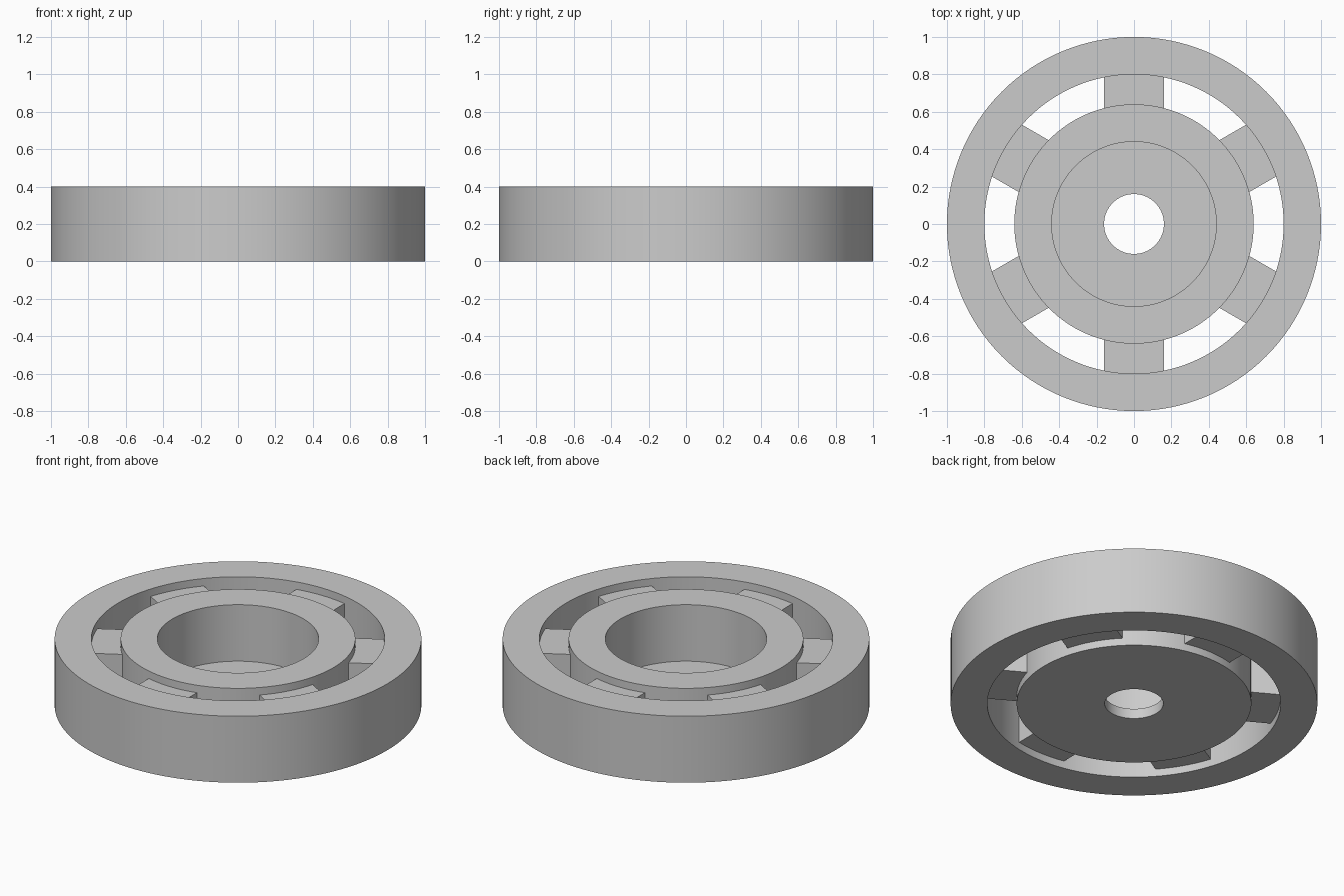
import bpy
import bmesh
from math import cos, sin, pi, radians
from mathutils import Matrix

if "Cube" in bpy.data.objects:
    bpy.data.objects.remove(bpy.data.objects["Cube"], do_unlink=True)

HEIGHT = 0.4
SEGMENTS = 128
SPOKE_INSET = 0.045

grey = bpy.data.materials.new("plain grey")
grey.use_nodes = True
colour = (0.6, 0.6, 0.6, 1)
grey.diffuse_color = colour
grey.node_tree.nodes["Principled BSDF"].inputs["Base Color"].default_value = colour


def add_object(name, bm):
    bmesh.ops.recalc_face_normals(bm, faces=bm.faces)
    mesh = bpy.data.meshes.new(name)
    bm.to_mesh(mesh)
    bm.free()
    mesh.materials.append(grey)
    obj = bpy.data.objects.new(name, mesh)
    bpy.context.collection.objects.link(obj)
    return obj


def lathe(name, profile):
    """Turn a closed (radius, height) profile around the z axis."""
    bm = bmesh.new()
    rings = []
    for i in range(SEGMENTS):
        a = 2 * pi * i / SEGMENTS
        rings.append([bm.verts.new((r * cos(a), r * sin(a), z)) for r, z in profile])
    n = len(profile)
    for i, ring in enumerate(rings):
        after = rings[(i + 1) % SEGMENTS]
        for j in range(n):
            k = (j + 1) % n
            bm.faces.new((ring[j], after[j], after[k], ring[k]))
    obj = add_object(name, bm)
    bpy.ops.object.select_all(action="DESELECT")
    obj.select_set(True)
    bpy.context.view_layer.objects.active = obj
    bpy.ops.object.shade_smooth_by_angle(angle=radians(30))
    return obj


# Outer rim
lathe("outer_rim", [(0.8, 0), (1, 0), (1, HEIGHT), (0.8, HEIGHT)])

# Cup-shaped hub with a thin floor and a shaft hole
lathe("hub_cup", [(0.16, 0), (0.64, 0), (0.64, HEIGHT),
                  (0.44, HEIGHT), (0.44, 0.06), (0.16, 0.06)])

# Six spokes, with their ends buried in the hub and the rim
for i in range(6):
    bm = bmesh.new()
    placing = (Matrix.Rotation(radians(30 + 60 * i), 4, "Z")
               @ Matrix.Translation((0.725, 0, HEIGHT / 2))
               @ Matrix.Diagonal((0.25, 0.32, HEIGHT - 2 * SPOKE_INSET, 1)))
    bmesh.ops.create_cube(bm, size=1, matrix=placing)
    add_object(f"spoke_{i + 1}", bm)
